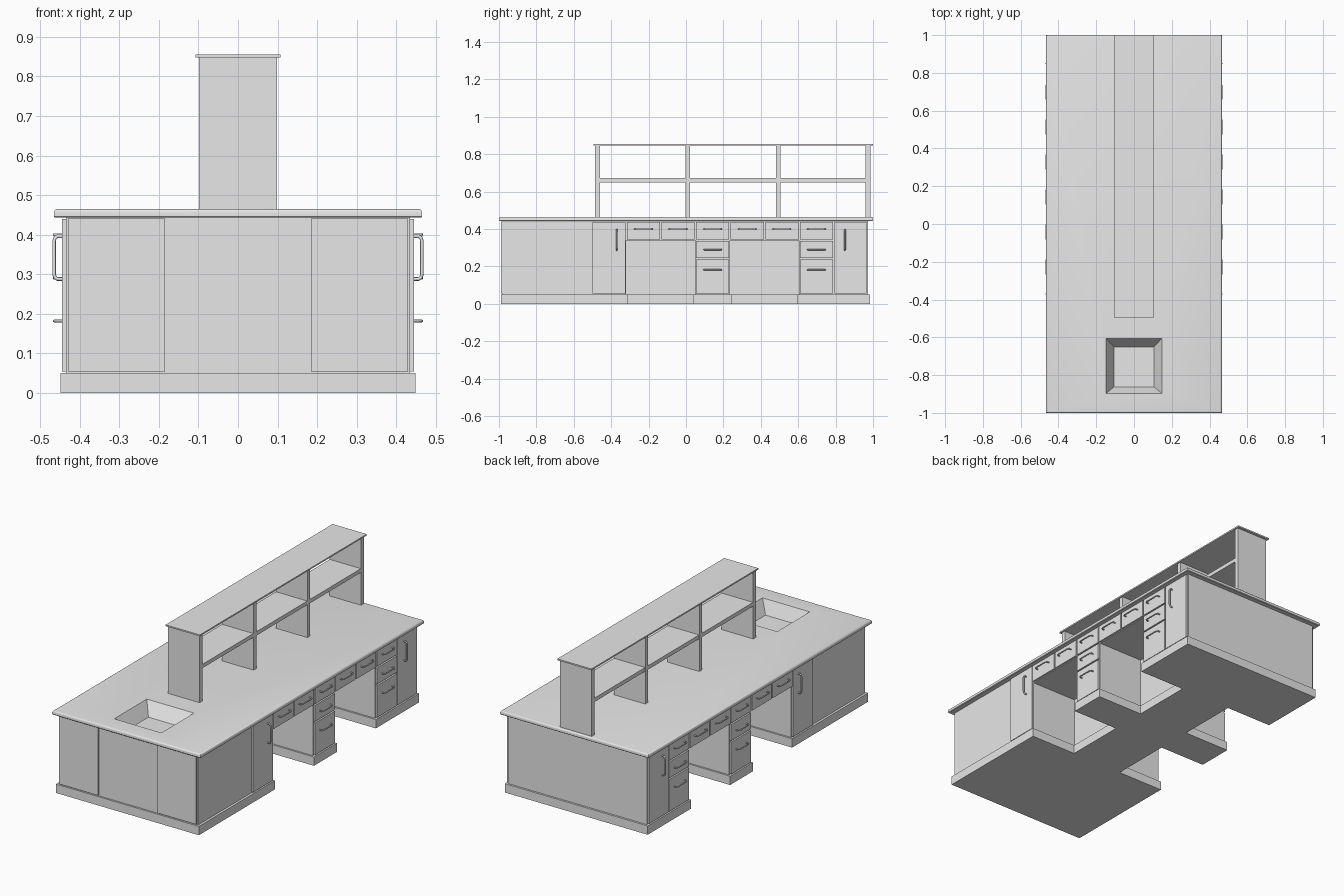
import bpy, bmesh, math

cube = bpy.data.objects.get("Cube")
if cube:
    bpy.data.objects.remove(cube, do_unlink=True)

grey = bpy.data.materials.new("light_grey")
grey.diffuse_color = (0.8, 0.8, 0.8, 1)
grey.use_nodes = True
grey.node_tree.nodes["Principled BSDF"].inputs["Base Color"].default_value = (0.8, 0.8, 0.8, 1)


def finish(name, bm, smooth=False):
    bmesh.ops.recalc_face_normals(bm, faces=bm.faces)
    mesh = bpy.data.meshes.new(name)
    bm.to_mesh(mesh)
    bm.free()
    mesh.materials.append(grey)
    ob = bpy.data.objects.new(name, mesh)
    bpy.context.collection.objects.link(ob)
    if smooth:
        bpy.ops.object.select_all(action='DESELECT')
        ob.select_set(True)
        bpy.context.view_layer.objects.active = ob
        bpy.ops.object.shade_smooth_by_angle(angle=math.radians(35))
    return ob


def box(name, x, y, z):
    """Box from (min, max) pairs; the order within a pair does not matter."""
    bm = bmesh.new()
    bmesh.ops.create_cube(bm, size=1)
    for v in bm.verts:
        for i, (a, b) in enumerate((x, y, z)):
            v.co[i] = (a + b) / 2 + v.co[i] * abs(b - a)
    return finish(name, bm)


def prism(name, outline, z0, z1, top):
    """Extruded footprint, optionally left open at the top."""
    bm = bmesh.new()
    low = [bm.verts.new((x, y, z0)) for x, y in outline]
    high = [bm.verts.new((x, y, z1)) for x, y in outline]
    n = len(outline)
    for i in range(n):
        j = (i + 1) % n
        bm.faces.new((low[i], low[j], high[j], high[i]))
    bm.faces.new(low[::-1])
    if top:
        bm.faces.new(high)
    return finish(name, bm)


KNEE = [(-0.32, 0.05), (0.235, 0.605)]   # kneehole spans along y
KNEE_TOP = 0.34
TOP_Z = 0.443
SIDE = 0.435


def footprint(x, inner, y0, y1, grow):
    """Island outline with kneeholes cut into both long sides."""
    side = [(x, y0)]
    for a, b in KNEE:
        a, b = a + grow, b - grow
        side += [(x, a), (inner, a), (inner, b), (x, b)]
    side.append((x, y1))
    return side + [(-px, py) for px, py in reversed(side)]


# Cabinet carcass and plinth
prism("plinth", footprint(0.448, 0.16, -0.99, 0.983, 0.01), 0, 0.05, True)
prism("cabinet_body", footprint(SIDE, 0.15, -0.98, 0.972, 0), 0.05, TOP_Z, False)

# Worktop with rounded rim and sunken sink: a loft of rectangular rings
rings = [(0.425, -0.965, 0.965, TOP_Z), (0.462, -0.997, 0.997, TOP_Z)]
r = 0.009
rings.append((0.465, -1, 1, TOP_Z + 0.003))
for k in range(5):
    a = math.radians(22.5 * k)
    d = r * (1 - math.cos(a))
    rings.append((0.465 - d, -1 + d, 1 - d, 0.465 - r + r * math.sin(a)))
rings += [(0.148, -0.897, -0.605, 0.465), (0.105, -0.862, -0.652, 0.392)]
bm = bmesh.new()
previous = None
for x, y0, y1, z in rings:
    ring = [bm.verts.new(p) for p in ((-x, y0, z), (x, y0, z), (x, y1, z), (-x, y1, z))]
    if previous:
        for i in range(4):
            j = (i + 1) % 4
            bm.faces.new((previous[i], previous[j], ring[j], ring[i]))
    previous = ring
bm.faces.new(previous)
finish("worktop_with_sink", bm, True)


def handle(name, s, y, z, vertical):
    """Bow pull standing off a front on side s."""
    path = [(-0.047, 0), (-0.047, 0.012), (-0.044, 0.018), (-0.037, 0.0205),
            (0.037, 0.0205), (0.044, 0.018), (0.047, 0.012), (0.047, 0)]
    cu = bpy.data.curves.new(name, 'CURVE')
    cu.dimensions = '3D'
    cu.bevel_depth = 0.0045 if vertical else 0.0035
    cu.bevel_resolution = 2
    cu.use_fill_caps = True
    sp = cu.splines.new('POLY')
    sp.points.add(len(path) - 1)
    for p, (t, out) in zip(sp.points, path):
        x = s * (0.444 + out)
        p.co = (x, y, z + t * 1.15, 1) if vertical else (x, y + t, z, 1)
    cu.materials.append(grey)
    ob = bpy.data.objects.new(name, cu)
    bpy.context.collection.objects.link(ob)
    bpy.ops.object.select_all(action='DESELECT')
    ob.select_set(True)
    bpy.context.view_layer.objects.active = ob
    bpy.ops.object.convert(target='MESH')
    bpy.ops.object.shade_smooth_by_angle(angle=math.radians(50))


# Drawers, doors and handles on both long sides
g = 0.004
W = 0.185
for s, tag in ((1, "left"), (-1, "right")):
    face = (s * 0.43, s * 0.445)
    for a, b in KNEE:
        box(f"kneehole_header_{tag}", (s * 0.14, s * SIDE), (a - 0.002, b + 0.002), (KNEE_TOP, TOP_Z))
    for i in range(6):
        y0 = -0.32 + i * W
        tiers = [(KNEE_TOP + g, TOP_Z - g, 0.40)]
        if i in (2, 5):
            tiers += [(0.24 + g, KNEE_TOP - g, 0.29), (0.055, 0.24 - g, 0.182)]
        for z0, z1, hz in tiers:
            box(f"drawer_front_{tag}", face, (y0 + g, y0 + W - g), (z0, z1))
            handle(f"drawer_handle_{tag}", s, y0 + W / 2, hz, False)
    for y0, y1, hy in ((-0.505, -0.32, -0.37), (0.79, 0.97, 0.85)):
        box(f"side_door_{tag}", face, (y0 + g, y1 - g), (0.055, TOP_Z - g))
        handle(f"door_handle_{tag}", s, hy, 0.342, True)
    # Flat panel on the sink end
    box(f"end_panel_{tag}", (s * 0.185, s * 0.429), (-0.988, -0.975), (0.055, TOP_Z - 0.002))

# Raised shelf unit
for y in (-0.473, 0.01, 0.493, 0.973):
    box("shelf_upright", (-0.099, 0.099), (y - 0.0125, y + 0.0125), (0.464, 0.848))
for y0, y1 in ((-0.4605, -0.0025), (0.0225, 0.4805), (0.5055, 0.9605)):
    box("middle_shelf", (-0.098, 0.098), (y0, y1), (0.65, 0.672))
box("top_shelf", (-0.107, 0.107), (-0.495, 1.0), (0.847, 0.855))
